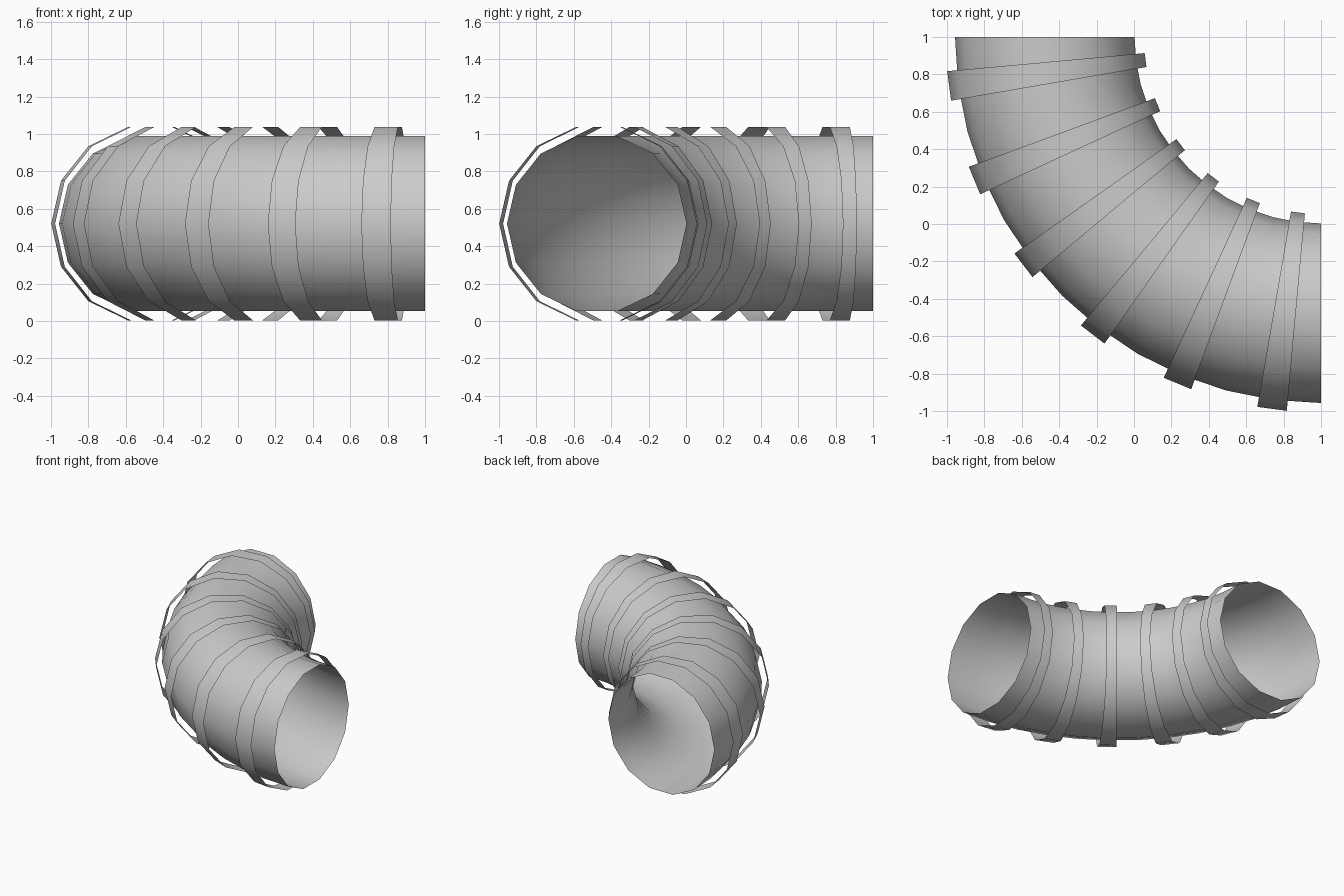
import bpy, bmesh
from math import sin, cos, pi, radians

if "Cube" in bpy.data.objects:
    bpy.data.objects.remove(bpy.data.objects["Cube"])

SIDES = 14
BEND = 1.477       # bend radius around the corner at (1, 1)
HEIGHT = 0.52      # height of the pipe centreline


def ring(bm, angle, r):
    """Polygon cross-section of the bend at the given angle."""
    a = radians(angle)
    pts = []
    for i in range(SIDES):
        t = 2 * pi * i / SIDES
        d = BEND + r * cos(t)
        pts.append(bm.verts.new((1 - d * cos(a), 1 - d * sin(a), HEIGHT + r * sin(t))))
    return pts


def sleeve(name, angles, r):
    """Open tube skinned through cross-sections at the given angles."""
    bm = bmesh.new()
    rings = [ring(bm, a, r) for a in angles]
    for p, q in zip(rings, rings[1:]):
        for i in range(SIDES):
            j = (i + 1) % SIDES
            bm.faces.new((p[i], p[j], q[j], q[i]))
    bm.normal_update()
    # Make the faces point away from the centreline
    f = bm.faces[0] if not bm.faces.ensure_lookup_table() else None
    c = f.calc_center_median()
    outward = c.copy()
    outward.x, outward.y, outward.z = c.x - 1, c.y - 1, 0
    if f.normal.dot(outward) < 0:
        bmesh.ops.reverse_faces(bm, faces=bm.faces[:])
    for face in bm.faces:
        face.smooth = True
    me = bpy.data.meshes.new(name)
    bm.to_mesh(me)
    bm.free()
    ob = bpy.data.objects.new(name, me)
    bpy.context.collection.objects.link(ob)
    return ob


# Quarter-turn pipe, open at both ends
sleeve("elbow_pipe", [90 * k / 12 for k in range(13)], 0.48)

# Six thin bands standing slightly off the pipe
for k in range(6):
    mid = 7.5 + 15 * k
    sleeve(f"band_{k + 1}", [mid - 2.27, mid + 2.27], 0.53)
